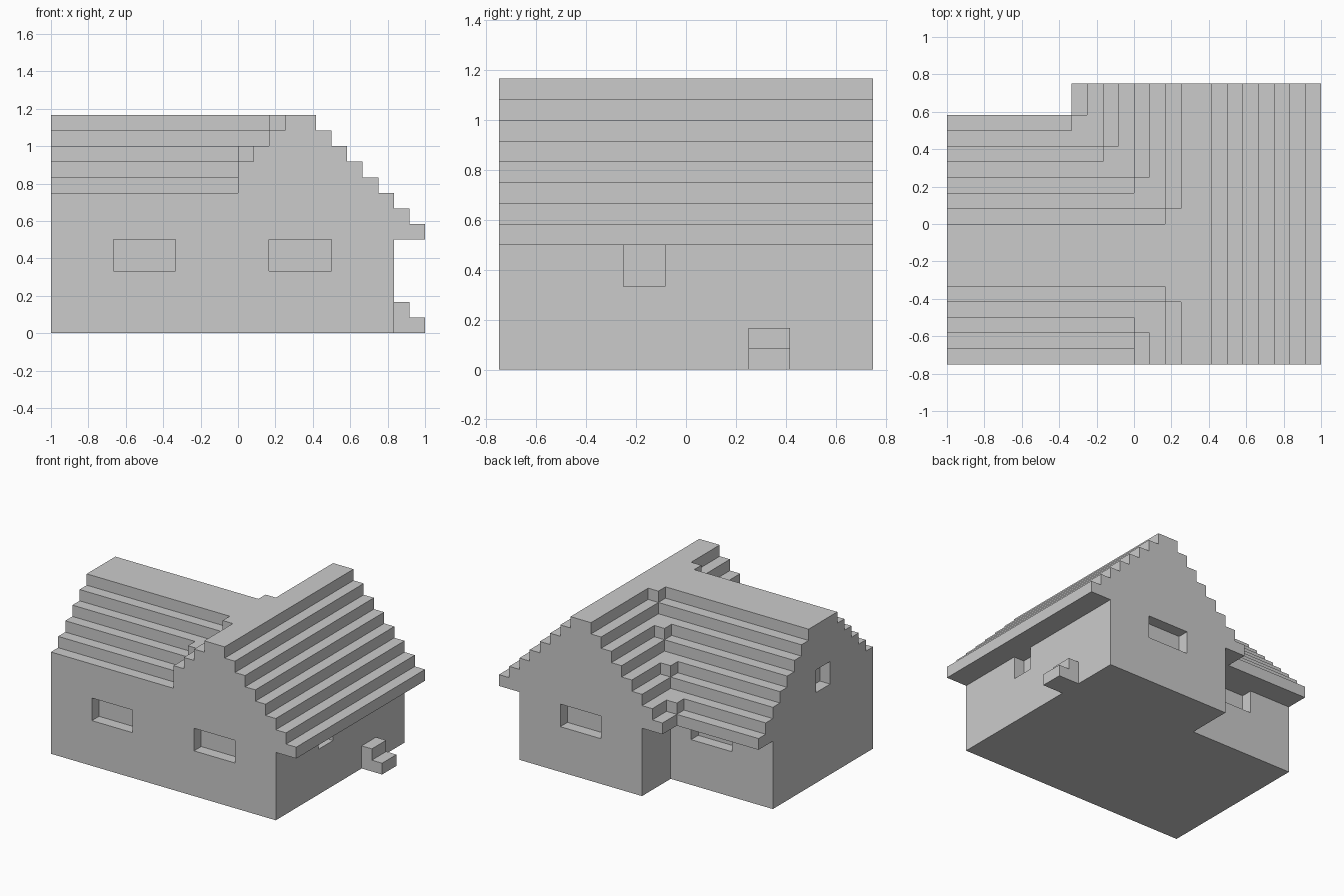
import bpy, bmesh
from mathutils import Vector

if "Cube" in bpy.data.objects:
    bpy.data.objects.remove(bpy.data.objects["Cube"])

U = 1 / 12  # block size; all dimensions below are in blocks


def make_object(name, bm):
    bmesh.ops.recalc_face_normals(bm, faces=bm.faces[:])
    bmesh.ops.scale(bm, vec=(U, U, U), verts=bm.verts[:])
    mesh = bpy.data.meshes.new(name)
    bm.to_mesh(mesh)
    bm.free()
    obj = bpy.data.objects.new(name, mesh)
    bpy.context.collection.objects.link(obj)
    return obj


def extrude(name, points, axis, start, end):
    """Extrude an outline of (horizontal, z) points along the x or y axis."""
    bm = bmesh.new()
    place = (lambda h, z: (start, h, z)) if axis == "x" else (lambda h, z: (h, start, z))
    face = bm.faces.new([bm.verts.new(place(h, z)) for h, z in points])
    ext = bmesh.ops.extrude_face_region(bm, geom=[face])
    d = end - start
    bmesh.ops.translate(bm, vec=(d, 0, 0) if axis == "x" else (0, d, 0),
                        verts=[v for v in ext["geom"] if isinstance(v, bmesh.types.BMVert)])
    return make_object(name, bm)


def boxes(name, ranges):
    """One mesh of separate boxes, each (x0, x1, y0, y1, z0, z1)."""
    bm = bmesh.new()
    for r in ranges:
        lo, hi = Vector(r[0::2]), Vector(r[1::2])
        verts = bmesh.ops.create_cube(bm, size=1)["verts"]
        bmesh.ops.scale(bm, vec=hi - lo, verts=verts)
        bmesh.ops.translate(bm, vec=(lo + hi) / 2, verts=verts)
    return make_object(name, bm)


def stepped_outline(wall, roof):
    """Wall up to z = 6, then one roof step per level up to z = 14."""
    levels = [(*wall, 0, 6)] + [(*roof(k), k, k + 1) for k in range(6, 14)]
    right = [(hi, z) for _, hi, z0, z1 in levels for z in (z0, z1)]
    left = [(lo, z) for lo, _, z0, z1 in levels for z in (z0, z1)]
    outline = []
    for p in right + left[::-1]:
        if not outline or p != outline[-1]:
            outline.append(p)
    return outline


def combine(target, tool, operation):
    mod = target.modifiers.new(tool.name, "BOOLEAN")
    mod.object, mod.operation, mod.solver = tool, operation, "EXACT"
    tool.hide_render = True
    bpy.context.view_layer.objects.active = target
    bpy.ops.object.modifier_apply(modifier=mod.name)
    bpy.data.objects.remove(tool)


# Main house with its ridge running front to back
house = extrude("house", stepped_outline((-2, 10), lambda k: (k - 10, 18 - k)), "y", -9, 9)

# Side wing with its ridge running left to right
wing = extrude("wing", stepped_outline((-9, 5), lambda k: (max(-9, k - 17), 13 - k)), "x", -12, 4)
combine(house, wing, "UNION")

# Filler blocks in the roof valleys, on every second level
valley = [(k - 11, k - 10, 13 - k, 14 - k, k, k + 1) for k in (13, 11, 9, 7)]
valley += [(k - 11, k - 10, k - 18, k - 17, k, k + 1) for k in (13, 11)]
combine(house, boxes("valley_blocks", valley), "UNION")

# Window recesses, one block deep, plus the notch at the foot of the front valley
recesses = [
    (-8, -4, -10, -8, 4, 6), (2, 6, -10, -8, 4, 6),   # front
    (2, 6, 8, 10, 4, 6), (-8, -4, 4, 6, 4, 6),        # back
    (9, 11, -3, -1, 4, 6), (-13, -11, -3, -1, 8, 10),  # right, left
    (-1, 0, -10, -8, 9, 10),
]
combine(house, boxes("recess_cutters", recesses), "DIFFERENCE")

# Two steps on the right side
extrude("side_steps", [(10, 0), (12, 0), (12, 1), (11, 1), (11, 2), (10, 2)], "y", 3, 5)
